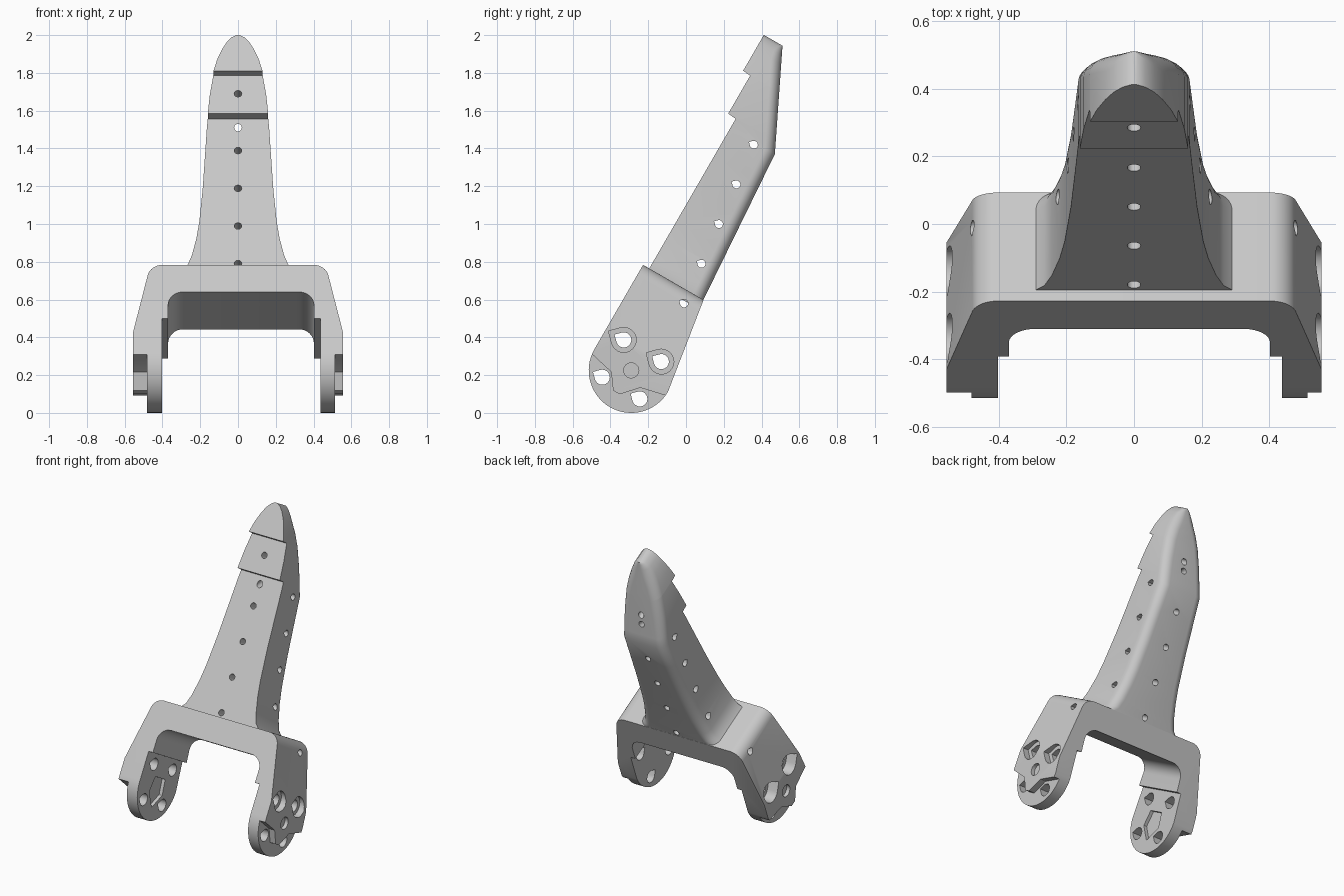
import bpy, bmesh, math
from mathutils import Vector

if "Cube" in bpy.data.objects:
    bpy.data.objects.remove(bpy.data.objects["Cube"])

grey = bpy.data.materials.new("light_grey_plastic")
grey.use_nodes = True
COLOUR = (0.58, 0.58, 0.58, 1)
grey.diffuse_color = COLOUR
grey.node_tree.nodes["Principled BSDF"].inputs["Base Color"].default_value = COLOUR

# Tilted frame: u runs up the part, v runs through its thickness to the back
PIVOT_Y, PIVOT_Z, TILT = -0.29, 0.225, math.radians(30)
S, C = math.sin(TILT), math.cos(TILT)


def place(x, u, v):
    return Vector((x, PIVOT_Y + u * S + v * C, PIVOT_Z + u * C - v * S))


def across(p, q, t):       # profile in (v, u), extruded along x
    return place(t, q, p)


def through(p, q, t):      # profile in (x, u), extruded along v
    return place(p, q, t)


def level(p, q, t):        # profile in (x, z), extruded along y
    return Vector((p, t, q))


def loft(name, rings):
    bm = bmesh.new()
    loops = [[bm.verts.new(p) for p in ring] for ring in rings]
    n = len(loops[0])
    for a, b in zip(loops, loops[1:]):
        for i in range(n):
            j = (i + 1) % n
            bm.faces.new((a[i], a[j], b[j], b[i]))
    bm.faces.new(loops[0])
    bm.faces.new(loops[-1])
    bmesh.ops.recalc_face_normals(bm, faces=bm.faces)
    mesh = bpy.data.meshes.new(name)
    bm.to_mesh(mesh)
    bm.free()
    mesh.materials.append(grey)
    ob = bpy.data.objects.new(name, mesh)
    bpy.context.collection.objects.link(ob)
    return ob


def prism(name, profile, axis, start, end):
    return loft(name, [[axis(p, q, t) for p, q in profile] for t in (start, end)])


def activate(ob):
    bpy.ops.object.select_all(action="DESELECT")
    ob.select_set(True)
    bpy.context.view_layer.objects.active = ob


def combine(ob, tool, operation="DIFFERENCE"):
    activate(ob)
    mod = ob.modifiers.new("cut", "BOOLEAN")
    mod.operation, mod.object, mod.solver = operation, tool, "EXACT"
    bpy.ops.object.modifier_apply(modifier=mod.name)
    bpy.data.objects.remove(tool)


def arc(cx, cy, r, start, end, steps=8):
    angles = [math.radians(start + (end - start) * i / steps) for i in range(steps + 1)]
    return [(cx + r * math.cos(a), cy + r * math.sin(a)) for a in angles]


def teardrop(v, u, r):
    return arc(v, u, r, -135, 135, 18) + [(v - r * 1.41, u)]


def circle(x, u, r):
    return arc(x, u, r, 0, 345, 23)


# Fork: side silhouette intersected with the asymmetric bridge outline
side = arc(0, 0, 0.225, 180, 360, 32) + [(0.145, 0.515), (-0.225, 0.515)]
fork = prism("fork", side, across, -0.7, 0.7)
outline = [(0.437, -0.3), (0.555, -0.3), (0.555, 0.107)]
outline += arc(0.4, 0.435, 0.08, 15, 90)
outline += arc(-0.4, 0.435, 0.08, 90, 165)
outline += [(-0.555, 0.107), (-0.555, -0.3), (-0.402, -0.3), (-0.402, 0.187), (-0.37, 0.187)]
outline += arc(-0.29, 0.27, 0.08, 180, 90)
outline += arc(0.322, 0.27, 0.08, 90, 0)
outline += [(0.402, 0.187), (0.437, 0.187)]
combine(fork, prism("bridge_cutter", outline, through, -0.5, 0.5), "INTERSECT")

# Recessed disc ends below a raised outer pad with a pointed centre
pad_edge = [(-0.4, -0.03), (-0.22, -0.03), (-0.088, -0.06), (-0.03, -0.14), (0.01, -0.14),
            (0.088, -0.055), (0.22, -0.025), (0.4, -0.025), (0.4, -0.4), (-0.4, -0.4)]
for sign, disc in ((1, 0.513), (-1, 0.481)):
    combine(fork, prism("pad_cutter", pad_edge, across, sign * disc, sign * 0.7))
    # Screw holes, with counterbores on the upper pair
    for v in (-0.115, 0.115):
        for u in (-0.108, 0.12):
            combine(fork, prism("screw_cutter", teardrop(v, u, 0.04), across, sign * 0.3, sign * 0.7))
        combine(fork, prism("bore_cutter", teardrop(v, 0.12, 0.066), across,
                            sign * disc, sign * 0.7))
    combine(fork, prism("centre_cutter", circle(0, 0, 0.04), across, sign * 0.53, sign * 0.7))

# Five-sided socket inside one leg
socket = [(-0.08, -0.05), (0, -0.14), (0.08, -0.05), (0.06, 0.05), (-0.06, 0.05)]
combine(fork, prism("socket_cutter", socket, across, -0.425, -0.38))


# Finger blade: flared base, stepped front, bent back and elliptical tip
def front(u):
    return -0.187 if u < 1.432 else -0.235 if u < 1.668 else -0.28


def back(u):
    bend = 1.372
    return 0.086 - (0.068 if u < bend else 0.487) * (u - bend)


stations = [(0.46, 0.33), (0.515, 0.29), (0.54, 0.265), (0.6, 0.243), (0.7, 0.22),
            (0.8, 0.205), (1.0, 0.187), (1.2, 0.175), (1.372, 0.165), (1.43, 0.16),
            (1.434, 0.16), (1.55, 0.149), (1.666, 0.131), (1.67, 0.13), (1.74, 0.11),
            (1.8, 0.085), (1.845, 0.06), (1.875, 0.033), (1.889, 0.008)]
rings = []
for u, w in stations:
    r = min(0.06, w * 0.8)
    f, b = front(u), back(u)
    section = [(-w, f), (w, f)] + arc(w - r, b - r, r, 0, 90) + arc(r - w, b - r, r, 90, 180)
    rings.append([place(x, u, v) for x, v in section])
blade = loft("finger_blade", rings)

# Tie holes across the blade and from front to back
for part in (fork, blade):
    for i in range(5):
        u, v = 0.447 + 0.228 * i, 0.065 - 0.025 * i
        if (i == 0) == (part is fork):
            combine(part, prism("side_cutter", teardrop(v, u, 0.021), across, -0.7, 0.7))
for u in (0.545, 0.775, 1.005, 1.236, 1.556):
    combine(blade, prism("face_cutter", circle(0, u, 0.02), through, -0.5, 0.5))
combine(blade, prism("level_cutter", circle(0, 1.51, 0.02), level, -0.2, 0.8))

for part in (fork, blade):
    activate(part)
    bpy.ops.object.shade_smooth_by_angle(angle=math.radians(30))
